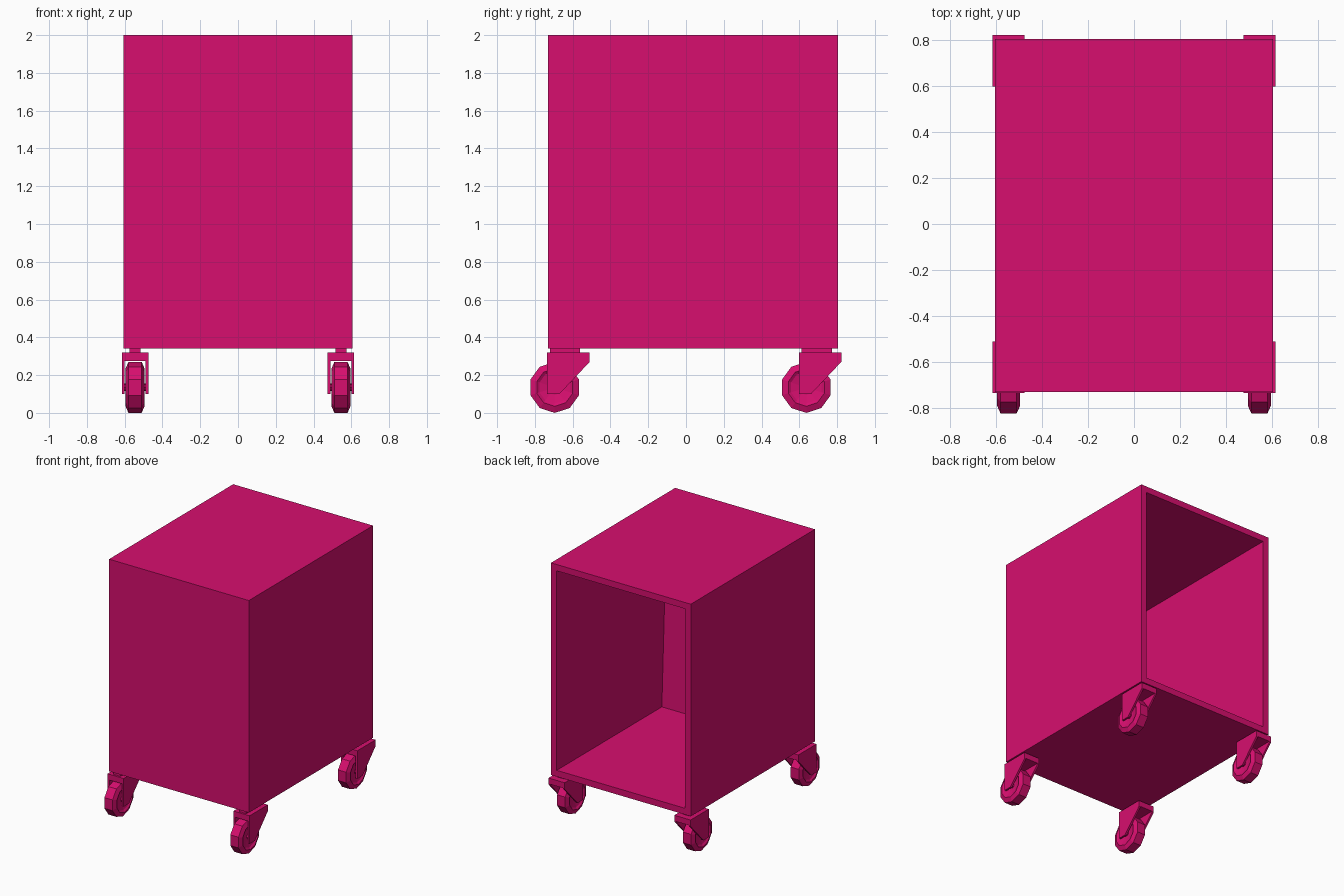
import bpy, bmesh, math
from mathutils import Matrix, Vector

cube = bpy.data.objects.get("Cube")
if cube:
    bpy.data.objects.remove(cube, do_unlink=True)

pink = bpy.data.materials.new("magenta_paint")
pink.use_nodes = True
colour = (0.68, 0.0045, 0.158, 1)
pink.diffuse_color = colour
pink.node_tree.nodes["Principled BSDF"].inputs["Base Color"].default_value = colour


def finish(name, bm, smooth=False):
    bmesh.ops.recalc_face_normals(bm, faces=bm.faces)
    mesh = bpy.data.meshes.new(name)
    bm.to_mesh(mesh)
    bm.free()
    mesh.materials.append(pink)
    ob = bpy.data.objects.new(name, mesh)
    bpy.context.collection.objects.link(ob)
    return ob


def box(name, lo, hi):
    bm = bmesh.new()
    lo, hi = Vector(lo), Vector(hi)
    bmesh.ops.create_cube(bm, size=1, matrix=Matrix.Translation((lo + hi) / 2)
                          @ Matrix.Diagonal((*(hi - lo), 1)))
    return finish(name, bm)


def side_plate(name, profile, x0, x1):
    """Extrude a y-z profile along x."""
    bm = bmesh.new()
    face = bm.faces.new([bm.verts.new((x0, y, z)) for y, z in profile])
    new = bmesh.ops.extrude_face_region(bm, geom=[face])["geom"]
    bmesh.ops.translate(bm, vec=(x1 - x0, 0, 0),
                        verts=[v for v in new if isinstance(v, bmesh.types.BMVert)])
    return finish(name, bm)


def wheel(name, centre, profile, sides):
    """Spin a closed (x, radius) profile about the x axis."""
    bm = bmesh.new()
    rings = []
    for i in range(sides):
        a = 2 * math.pi * i / sides
        rings.append([bm.verts.new(Vector(centre) + Vector((x, r * math.sin(a), -r * math.cos(a))))
                      for x, r in profile])
    for i in range(sides):
        a, b = rings[i], rings[(i + 1) % sides]
        for j in range(len(profile) - 1):
            bm.faces.new((a[j], a[j + 1], b[j + 1], b[j]))
    for j in (0, -1):
        bm.faces.new([ring[j] for ring in rings])
    return finish(name, bm)


# Cabinet: a box with the back face inset and pushed inward
cabinet = box("cabinet", (-0.605, -0.73, 0.34), (0.605, 0.805, 2.0))
bm = bmesh.new()
bm.from_mesh(cabinet.data)
back = max(bm.faces, key=lambda f: f.calc_center_median().y)
bmesh.ops.inset_region(bm, faces=[back], thickness=0.07)
new = bmesh.ops.extrude_discrete_faces(bm, faces=[back])["faces"][0]
bm.to_mesh(cabinet.data)
# The inner end wall leans slightly forward toward the top
for v in new.verts:
    v.co.y = -0.495 if v.co.z < 1 else -0.56
bm.to_mesh(cabinet.data)
bm.free()

# Casters: neck, fork and wheel at each corner
half_rim = [(0.03, 0.04), (0.04, 0.085), (0.05, 0.1), (0.035, 0.135)]
rim = [(-x, r) for x, r in half_rim] + half_rim[::-1]
for end, y in (("front", -0.695), ("back", 0.637)):
    fork = [(y - 0.04, 0.32), (y + 0.185, 0.32), (y + 0.185, 0.27),
            (y + 0.025, 0.10), (y - 0.04, 0.10)]
    for side, x in (("left", 0.545), ("right", -0.545)):
        tag = end + "_" + side
        box(tag + "_caster_neck", (x - 0.03, y - 0.025, 0.31), (x + 0.03, y + 0.135, 0.345))
        box(tag + "_fork_top", (x - 0.06, y - 0.04, 0.275), (x + 0.06, y + 0.185, 0.32))
        for s, edge in ((-1, "right"), (1, "left")):
            side_plate(tag + "_fork_" + edge + "_plate", fork, x + s * 0.055, x + s * 0.07)
        wheel(tag + "_wheel", (x, y, 0.135), rim, 10)
        wheel(tag + "_axle", (x, y, 0.135), [(-0.06, 0.02), (0.06, 0.02)], 8)
